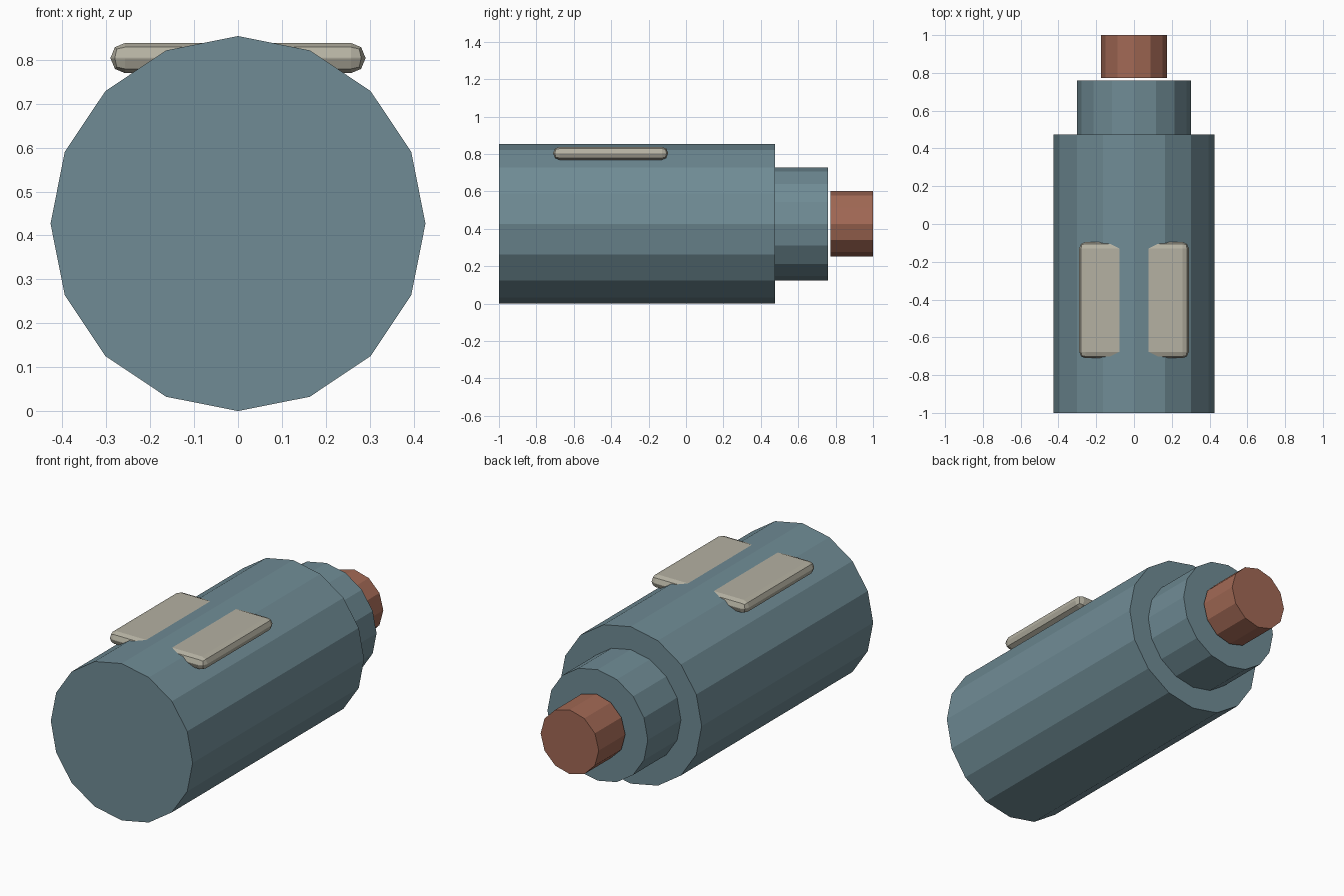
import bpy
from math import pi

if "Cube" in bpy.data.objects:
    bpy.data.objects.remove(bpy.data.objects["Cube"])

AXIS_Z = 0.427


def material(name, rgb):
    mat = bpy.data.materials.new(name)
    mat.diffuse_color = (*rgb, 1.0)
    mat.use_nodes = True
    mat.node_tree.nodes["Principled BSDF"].inputs["Base Color"].default_value = mat.diffuse_color
    return mat


def barrel(name, sides, radius, y0, y1, mat):
    """Capped cylinder lying along y on the common axis."""
    bpy.ops.mesh.primitive_cylinder_add(
        vertices=sides, radius=radius, depth=y1 - y0,
        location=(0, (y0 + y1) / 2, AXIS_Z), rotation=(pi / 2, 0, 0))
    obj = bpy.context.object
    obj.name = name
    obj.data.materials.append(mat)
    return obj


teal = material("teal", (0.16, 0.26, 0.30))
copper = material("copper", (0.36, 0.14, 0.09))
stone = material("stone", (0.46, 0.44, 0.36))

# Stepped body and the separate tip with a narrow gap
barrel("main_body", 16, 0.427, -1.0, 0.475, teal)
barrel("collar", 16, 0.302, 0.475, 0.76, teal)
barrel("tip", 12, 0.175, 0.772, 1.0, copper)

# Rounded slab sunk into the top, showing as a pad on either side
bpy.ops.mesh.primitive_cube_add(size=1, location=(0, -0.403, 0.804))
slab = bpy.context.object
slab.name = "side_pads"
slab.scale = (0.58, 0.615, 0.069)
bpy.ops.object.transform_apply(location=False, rotation=False, scale=True)
slab.data.materials.append(stone)
bevel = slab.modifiers.new("rounding", 'BEVEL')
bevel.width = 0.033
bevel.segments = 2
